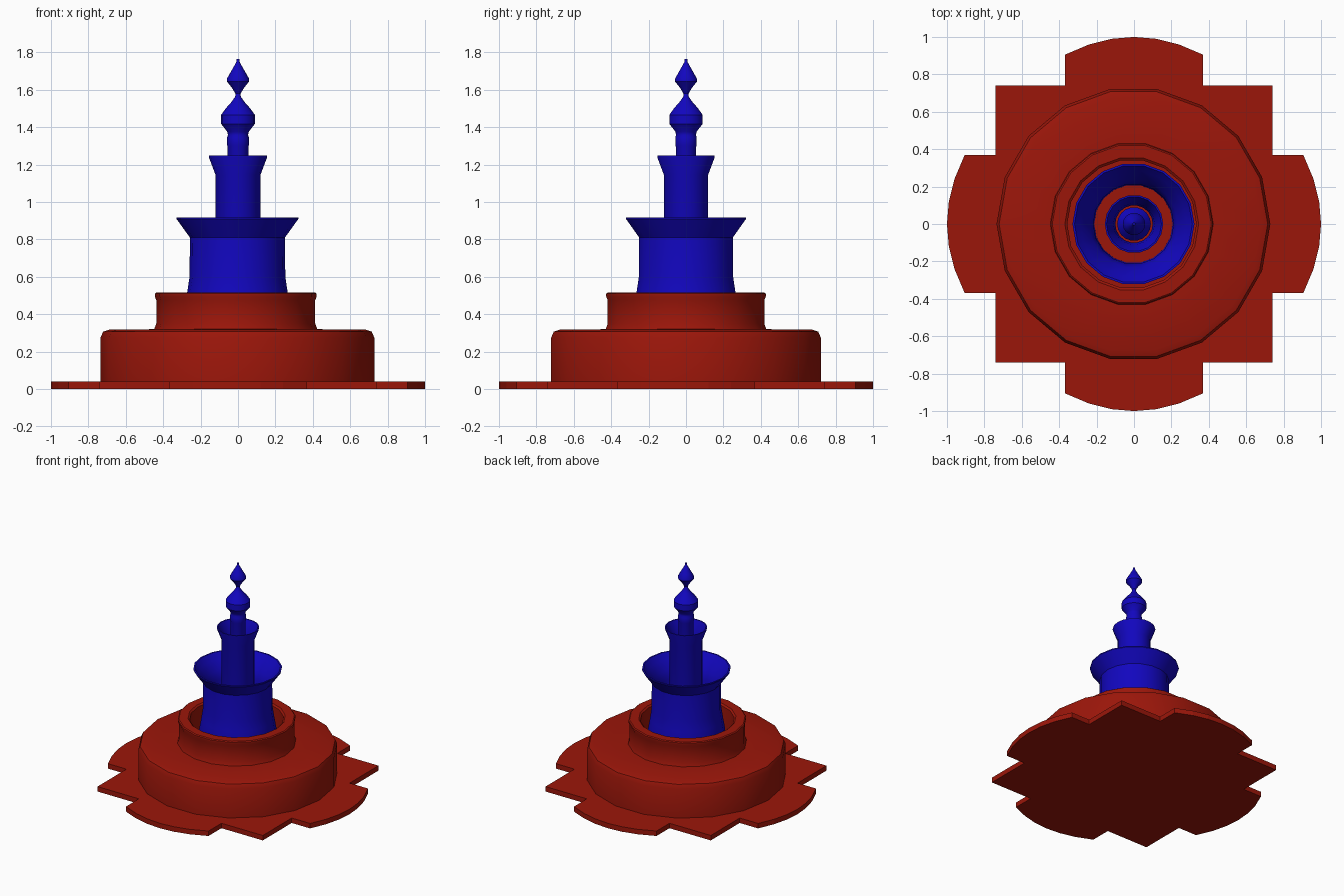
import bpy, bmesh, math

if "Cube" in bpy.data.objects:
    bpy.data.objects.remove(bpy.data.objects["Cube"])

SIDES = 18


def material(name, color):
    m = bpy.data.materials.new(name)
    m.diffuse_color = (*color, 1)
    m.use_nodes = True
    m.node_tree.nodes["Principled BSDF"].inputs["Base Color"].default_value = m.diffuse_color
    return m


red = material("red_stone", (0.33, 0.008, 0.003))
blue = material("blue_glaze", (0.006, 0.002, 0.52))


def finish(name, bm, mat, smooth):
    bmesh.ops.recalc_face_normals(bm, faces=bm.faces[:])
    me = bpy.data.meshes.new(name)
    bm.to_mesh(me)
    bm.free()
    me.materials.append(mat)
    ob = bpy.data.objects.new(name, me)
    bpy.context.collection.objects.link(ob)
    if smooth:
        bpy.ops.object.select_all(action='DESELECT')
        ob.select_set(True)
        bpy.context.view_layer.objects.active = ob
        bpy.ops.object.shade_smooth_by_angle(angle=math.radians(32))
    return ob


def lathe(name, profile, mat, cap=False):
    """Revolve (radius, z, x offset) points; hidden undersides stay open."""
    bm = bmesh.new()
    rings = []
    for r, z, cx in profile:
        rings.append([bm.verts.new((cx + r * math.cos(2 * math.pi * i / SIDES),
                                    r * math.sin(2 * math.pi * i / SIDES), z))
                      for i in range(SIDES)])
    for a, b in zip(rings, rings[1:]):
        for i in range(SIDES):
            j = (i + 1) % SIDES
            bm.faces.new((a[i], a[j], b[j], b[i]))
    if cap:
        bm.faces.new(rings[-1])
    return finish(name, bm, mat, True)


def at(cx, points):
    return [(r, z, cx) for r, z in points]


# Base slab: a square with a curved lobe on each side
side = [(0.74, -0.74), (0.74, -0.37), (0.905, -0.37), (0.96, -0.24), (0.99, -0.12),
        (1.0, 0), (0.99, 0.12), (0.96, 0.24), (0.905, 0.37), (0.74, 0.37)]
bm = bmesh.new()
outline = []
for k in range(4):
    c, s = [(1, 0), (0, 1), (-1, 0), (0, -1)][k]
    outline += [bm.verts.new((x * c - y * s, x * s + y * c, 0)) for x, y in side]
slab = bm.faces.new(outline)
top = bmesh.ops.extrude_face_region(bm, geom=[slab])
for v in top["geom"]:
    if isinstance(v, bmesh.types.BMVert):
        v.co.z = 0.04
finish("base_slab", bm, red, False)

# Wide red plinth running up into the ring wall, then down a well to the slab
lathe("plinth_and_ring",
      at(-0.003, [(0.732, 0.04), (0.732, 0.275), (0.718, 0.307), (0.685, 0.318)])
      + at(-0.012, [(0.436, 0.32), (0.425, 0.35), (0.425, 0.475), (0.433, 0.495),
                    (0.433, 0.51), (0.425, 0.516), (0.358, 0.516), (0.345, 0.505),
                    (0.345, 0.04)]), red)

# Lower blue bowl with a deep inside, standing on the slab
lathe("lower_bowl", at(-0.003, [
    (0.285, 0.04), (0.285, 0.42), (0.268, 0.52), (0.256, 0.60), (0.254, 0.81),
    (0.326, 0.91), (0.326, 0.918), (0.315, 0.918), (0.285, 0.875), (0.235, 0.81),
    (0.215, 0.74), (0.21, 0.04)]), blue)

# Upper blue bowl on its column
lathe("upper_bowl", at(0, [
    (0.12, 0.04), (0.12, 1.145), (0.156, 1.24), (0.156, 1.248), (0.147, 1.248),
    (0.11, 1.16), (0.10, 1.08), (0.10, 0.8)]), blue)

# Turned finial with two bulbs
lathe("finial", at(0, [
    (0.056, 0.8), (0.055, 1.295), (0.058, 1.303), (0.058, 1.345), (0.054, 1.358),
    (0.057, 1.375), (0.09, 1.418), (0.09, 1.466), (0.066, 1.50), (0.035, 1.535),
    (0.015, 1.563), (0.014, 1.58), (0.032, 1.61), (0.06, 1.645), (0.06, 1.658),
    (0.042, 1.69), (0.018, 1.732), (0.008, 1.75), (0.007, 1.765)]), blue, cap=True)
